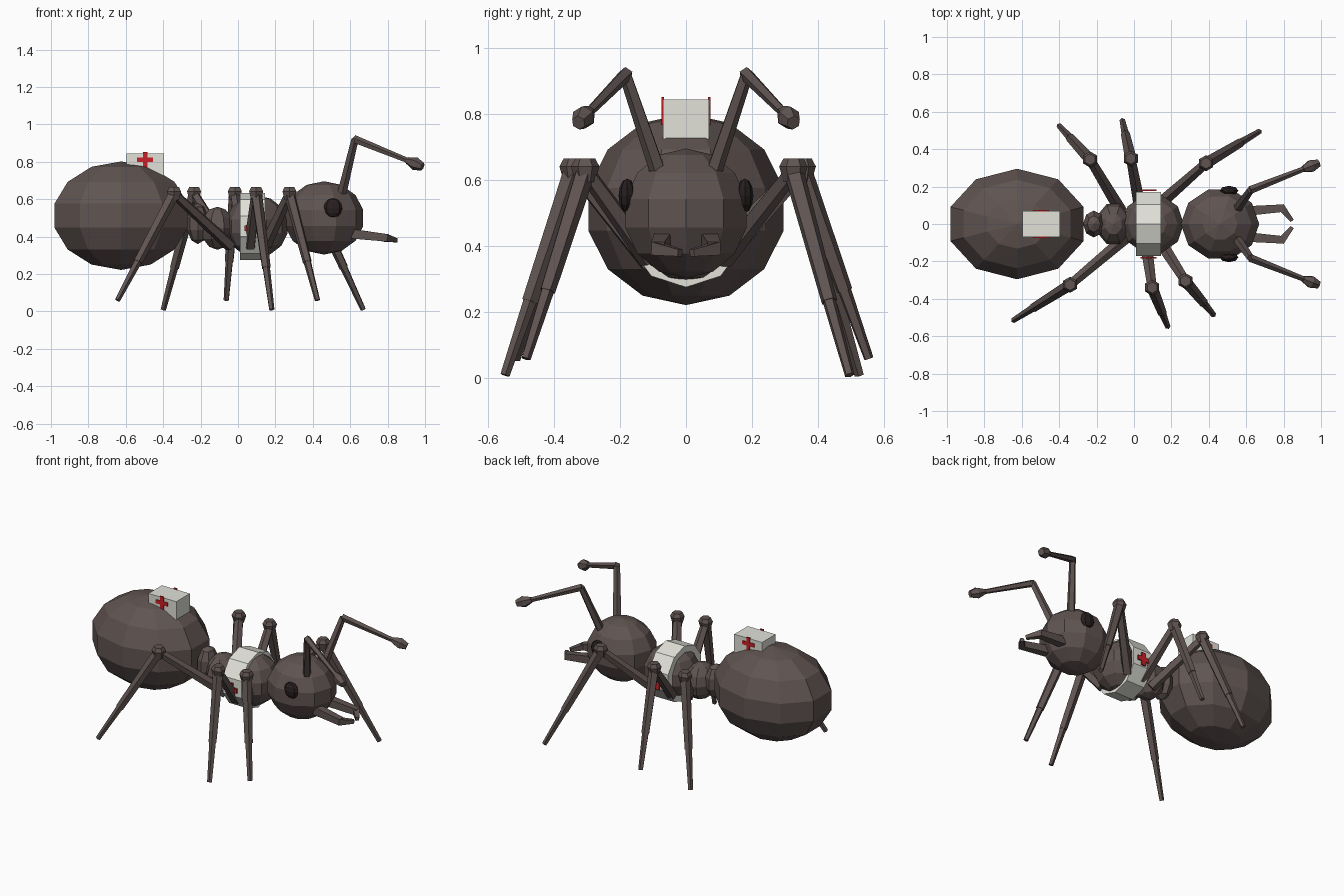
import bpy, bmesh, math
from mathutils import Matrix, Vector

if "Cube" in bpy.data.objects:
    bpy.data.objects.remove(bpy.data.objects["Cube"])


def material(name, rgb):
    m = bpy.data.materials.new(name)
    m.diffuse_color = (*rgb, 1)
    m.use_nodes = True
    m.node_tree.nodes["Principled BSDF"].inputs["Base Color"].default_value = m.diffuse_color
    return m


BROWN = material("dark brown", (0.115, 0.088, 0.082))
BLACK = material("eye black", (0.022, 0.014, 0.014))
WHITE = material("bandage white", (0.76, 0.76, 0.70))
RED = material("cross red", (0.58, 0.015, 0.02))


def finish(name, bm, mat):
    mesh = bpy.data.meshes.new(name)
    bmesh.ops.recalc_face_normals(bm, faces=bm.faces)
    bm.to_mesh(mesh)
    bm.free()
    mesh.materials.append(mat)
    ob = bpy.data.objects.new(name, mesh)
    bpy.context.collection.objects.link(ob)
    return ob


def ball(name, centre, radii, segs, rings, mat=BROWN, turn=0.0):
    bm = bmesh.new()
    m = Matrix.Translation(centre) @ Matrix.Diagonal((*radii, 1)) @ Matrix.Rotation(turn, 4, 'Z')
    bmesh.ops.create_uvsphere(bm, u_segments=segs, v_segments=rings, radius=1, matrix=m)
    return finish(name, bm, mat)


def add_rod(bm, a, b, r1, r2, sides, roll=0.0):
    a, b = Vector(a), Vector(b)
    d = b - a
    m = (Matrix.Translation((a + b) / 2) @ d.to_track_quat('Z', 'Y').to_matrix().to_4x4()
         @ Matrix.Rotation(roll, 4, 'Z'))
    bmesh.ops.create_cone(bm, cap_ends=True, segments=sides, radius1=r1, radius2=r2,
                          depth=d.length, matrix=m)


def add_box(bm, centre, size):
    bmesh.ops.create_cube(bm, size=1, matrix=Matrix.Translation(centre) @ Matrix.Diagonal((*size, 1)))


def cross(name, x, y, z, size, arm):
    # upright plus-shaped plate facing along y, made from one outline
    bm = bmesh.new()
    s, w, t = size / 2, arm / 2, 0.004
    quarter = [(s, -w), (s, w), (w, w)]
    pts = []
    for k in range(4):
        c, n = round(math.cos(k * math.pi / 2)), round(math.sin(k * math.pi / 2))
        pts += [(c * u - n * v, n * u + c * v) for u, v in quarter]
    face = bm.faces.new([bm.verts.new((x + u, y - t, z + v)) for u, v in pts])
    ext = bmesh.ops.extrude_face_region(bm, geom=[face])
    verts = [e for e in ext["geom"] if isinstance(e, bmesh.types.BMVert)]
    bmesh.ops.translate(bm, verts=verts, vec=(0, 2 * t, 0))
    finish(name, bm, RED)


# body segments
ball("abdomen", (-0.625, 0, 0.512), (0.384, 0.303, 0.29), 10, 7)
ball("head", (0.46, 0, 0.5), (0.215, 0.198, 0.196), 10, 7, turn=math.pi / 10)
ball("thorax", (0.10, 0, 0.455), (0.17, 0.165, 0.165), 10, 7, turn=math.pi / 10)
ball("waist", (-0.11, 0, 0.445), (0.095, 0.115, 0.115), 8, 6, turn=math.pi / 8)
ball("rear_waist", (-0.215, 0, 0.47), (0.06, 0.075, 0.11), 8, 5)

# bandage around the thorax, with a cross on each side
bm = bmesh.new()
add_rod(bm, (0.01, 0, 0.455), (0.145, 0, 0.455), 0.179, 0.179, 10, 0)
finish("bandage", bm, WHITE)

# first aid box on the abdomen
bm = bmesh.new()
add_box(bm, (-0.495, 0, 0.785), (0.2, 0.138, 0.12))
finish("aid_box", bm, WHITE)

for s, side in ((-1, "right"), (1, "left")):
    cross("bandage_cross_" + side, 0.078, s * 0.181, 0.445, 0.085, 0.03)
    cross("box_cross_" + side, -0.497, s * 0.070, 0.81, 0.085, 0.024)

    # eye
    ball("eye_" + side, (0.508, s * 0.178, 0.553), (0.05, 0.026, 0.052), 8, 6, BLACK)

    # antenna: stalk, feeler and club
    base, elbow, tip = (0.555, s * 0.085, 0.63), (0.625, s * 0.183, 0.92), (0.93, s * 0.303, 0.797)
    bm = bmesh.new()
    add_rod(bm, base, elbow, 0.026, 0.02, 5)
    add_rod(bm, (0.62, s * 0.181, 0.922), tip, 0.022, 0.014, 5)
    d = (Vector(tip) - Vector(elbow)).normalized()
    t = Vector(tip)
    add_rod(bm, t - d * 0.03, t + d * 0.02, 0.018, 0.036, 6)
    add_rod(bm, t + d * 0.02, t + d * 0.065, 0.036, 0.022, 6)
    finish("antenna_" + side, bm, BROWN)

    # mandible: straight jaw with an inward hook
    bm = bmesh.new()
    add_rod(bm, (0.61, s * 0.07, 0.415), (0.80, s * 0.085, 0.393), 0.036, 0.028, 4, math.pi / 4)
    add_rod(bm, (0.785, s * 0.092, 0.393), (0.845, s * 0.018, 0.38), 0.028, 0.015, 4, math.pi / 4)
    finish("mandible_" + side, bm, BROWN)

# legs in a walking pose: hip, knee and foot
legs = {
    "rear_leg_right": ((-0.04, -0.07, 0.35), (-0.342, -0.325, 0.63), (-0.645, -0.515, 0.06)),
    "middle_leg_right": ((0.065, -0.11, 0.35), (0.097, -0.34, 0.63), (0.18, -0.548, 0.01)),
    "front_leg_right": ((0.15, -0.11, 0.36), (0.275, -0.305, 0.63), (0.425, -0.485, 0.06)),
    "rear_leg_left": ((-0.07, 0.07, 0.36), (-0.235, 0.345, 0.63), (-0.40, 0.525, 0.01)),
    "middle_leg_left": ((0.03, 0.10, 0.35), (-0.017, 0.35, 0.63), (-0.062, 0.553, 0.06)),
    "front_leg_left": ((0.14, 0.11, 0.36), (0.385, 0.325, 0.63), (0.67, 0.495, 0.01)),
}
for name, pts in legs.items():
    hip, knee, foot = map(Vector, pts)
    ankle = knee.lerp(foot, 0.64)
    bm = bmesh.new()
    add_rod(bm, hip, knee, 0.034, 0.026, 5)
    add_rod(bm, knee, ankle, 0.032, 0.025, 5)
    add_rod(bm, ankle, foot, 0.021, 0.015, 5)
    # knee joint
    add_rod(bm, knee - Vector((0, 0, 0.035)), knee + Vector((0, 0, 0.012)), 0.03, 0.043, 6)
    add_rod(bm, knee + Vector((0, 0, 0.012)), knee + Vector((0, 0, 0.036)), 0.043, 0.03, 6)
    finish(name, bm, BROWN)
